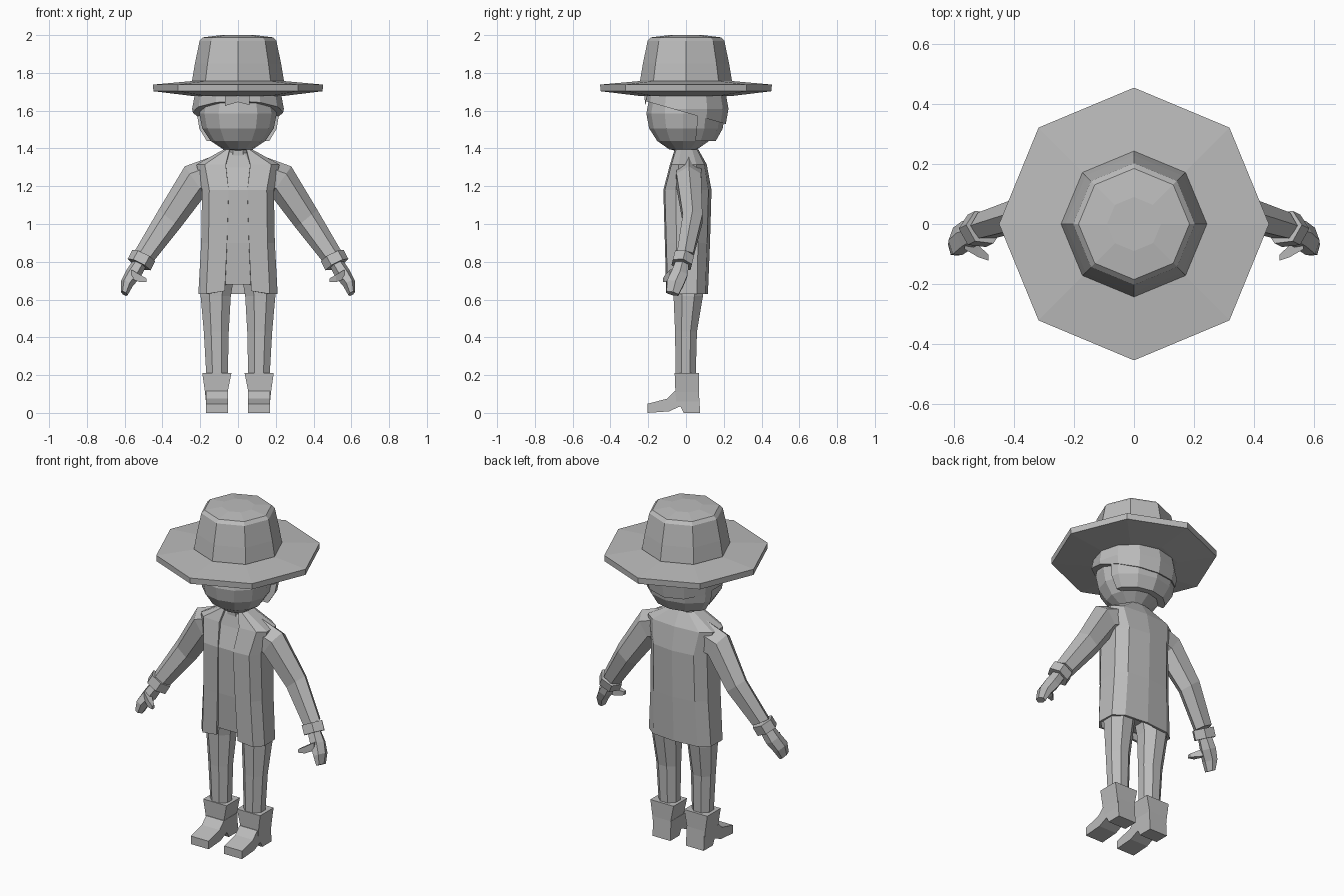
import bpy, bmesh, math
from mathutils import Vector as V

if "Cube" in bpy.data.objects:
    bpy.data.objects.remove(bpy.data.objects["Cube"])

grey = bpy.data.materials.new("light grey")
grey.diffuse_color = (0.5, 0.5, 0.5, 1)
grey.use_nodes = True
grey.node_tree.nodes["Principled BSDF"].inputs["Base Color"].default_value = grey.diffuse_color
X, Y, Z = V((1, 0, 0)), V((0, 1, 0)), V((0, 0, 1))


def finish(name, bm, mirror=False, thick=0, normals=True):
    """Turn a bmesh into a flat-shaded object, optionally mirrored in x."""
    if normals:
        bmesh.ops.recalc_face_normals(bm, faces=bm.faces)
    me = bpy.data.meshes.new(name)
    bm.to_mesh(me)
    bm.free()
    me.materials.append(grey)
    ob = bpy.data.objects.new(name, me)
    bpy.context.collection.objects.link(ob)
    if mirror:
        ob.modifiers.new("mirror", 'MIRROR').merge_threshold = 0.002
    if thick:
        s = ob.modifiers.new("thickness", 'SOLIDIFY')
        s.thickness, s.offset = thick, -1
    return ob


def loft(name, rings, mirror=False, closed=True, thick=0):
    """Bridge point rings in order; closed rings also get end caps."""
    bm = bmesh.new()
    rows = [[bm.verts.new(p) for p in r] for r in rings]
    n = len(rows[0])
    for a, b in zip(rows, rows[1:]):
        for i in range(n if closed else n - 1):
            j = (i + 1) % n
            bm.faces.new((a[i], a[j], b[j], b[i]))
    if closed:
        bm.faces.new(rows[0])
        bm.faces.new(rows[-1])
    return finish(name, bm, mirror, thick)


def ring(c, a, b, n=8, u=X, v=Y, flat=True):
    """n-gon of half sizes a, b along u, v; flat puts sides on the extents."""
    ph = math.pi / n if flat else 0
    k = 1 / math.cos(ph) if flat else 1
    return [V(c) + u * (a * k * math.cos(ph + 2 * math.pi * i / n))
            + v * (b * k * math.sin(ph + 2 * math.pi * i / n)) for i in range(n)]


def ball(name, c, r, cuts, seg=12, rings=8):
    """Ellipsoid trimmed by planes (point, outward normal), holes filled."""
    bm = bmesh.new()
    bmesh.ops.create_uvsphere(bm, u_segments=seg, v_segments=rings, radius=1)
    for v in bm.verts:
        v.co = V(c) + V((v.co.x * r[0], v.co.y * r[1], v.co.z * r[2]))
    for p, nrm in cuts:
        bmesh.ops.bisect_plane(bm, geom=bm.verts[:] + bm.edges[:] + bm.faces[:],
                               plane_co=p, plane_no=nrm, clear_outer=True)
        bmesh.ops.holes_fill(bm, edges=[e for e in bm.edges if e.is_boundary])
    return finish(name, bm)


# Hat: octagonal crown and lens-shaped brim
loft("hat_crown", [ring((0, 0, z), r, r, flat=False) for r, z in
     ((.235, 1.72), (.243, 1.76), (.228, 1.85), (.203, 1.97), (.185, 1.988), (.09, 2.0))])
loft("hat_brim", [ring((0, 0, z), r, r * 1.01, flat=False) for r, z in
     ((.235, 1.677), (.448, 1.703), (.45, 1.738), (.24, 1.757))])

# Head, neck and hair
ball("head", (0, -.015, 1.585), (.205, .195, .205), [((0, 0, 1.73), Z)])
loft("neck", [ring((0, 0, z), .065, .06) for z in (1.32, 1.43)])
ball("hair_cap", (0, 0, 1.61), (.243, .225, .25),
     [((0, 0, 1.73), Z), ((0, -.23, 1.655), V((0, -.08, -.28)))])
ball("hair_back", (0, 0, 1.6), (.24, .21, .25),
     [((0, 0, 1.73), Z), ((0, 0, 1.44), -Z), ((0, .055, 1.5), V((0, -1, .1)))])
# Fringe tuft over the brow
loft("fringe", [[V((x, -.205, 1.69)), V((x, -.222, 1.69)), V((x, -.215, z))]
     for x, z in ((-.07, 1.625), (.0, 1.645), (.06, 1.63))])

# Coat: open-fronted half shell, mirrored; rows are z, half width, front, back, opening
rows = ((1.395, .075, -.06, .065, .045), (1.315, .22, -.085, .11, .065),
        (1.18, .19, -.12, .135, .05), (.9, .195, -.112, .127, .058),
        (.63, .21, -.105, .116, .07))
loft("coat", [[V((e, f, z + (.015 if z < .7 else 0))), V((w * .8, f + .008, z)),
               V((w, f * .45, z)), V((w * .98, b * .5, z)),
               V((w * .7, b * .88, z)), V((0, b, z))]
     for z, w, f, b, e in rows], mirror=True, closed=False, thick=.014)
# Shirt and hips underneath
loft("shirt", [ring((0, y, z), a, b) for z, a, b, y in
     ((.68, .17, .085, .0), (.9, .175, .108, .004), (1.18, .175, .118, .004),
      (1.3, .19, .085, .01), (1.385, .06, .055, 0))])

# Sleeves: each section runs from an outer to an inner edge point (x, z)
sections = []
for ox, oz, ix, iz, y, d in ((.09, 1.375, .13, 1.16, .015, .08),
                             (.282, 1.305, .175, 1.15, .015, .075),
                             (.42, 1.075, .305, .98, .035, .06),
                             (.545, .86, .445, .805, -.005, .05)):
    o, i = V((ox, y, oz)), V((ix, y, iz))
    sections.append(ring((o + i) / 2, (o - i).length / 2, d, 6, (o - i).normalized(), Y, flat=False))
loft("sleeve", sections, mirror=True)

# Cuffs and hands follow the forearm direction
along = V((.45, -.22, -.86)).normalized()
wide = (X - along * X.dot(along)).normalized()
deep = along.cross(wide)
cuff = V((.508, -.015, .815))
loft("cuff", [ring(cuff + along * t, .068, .06, 6, wide, deep, False)
     for t in (-.02, .035)], mirror=True)
loft("hand", [ring(c, a, b, 6, wide, deep, False) for c, a, b in
     ((cuff + along * .02, .038, .04), ((.555, -.035, .735), .042, .05),
      ((.588, -.058, .685), .034, .052), ((.602, -.072, .632), .02, .038))], mirror=True)
loft("thumb", [ring(c, r, r, 4, Y, Z) for c, r in
     (((.565, -.06, .735), .024), ((.52, -.09, .712), .02), ((.485, -.112, .702), .01))],
     mirror=True)

# Trouser legs
loft("leg", [ring((x, y, z), a, b, 8) for x, y, z, a, b in
     ((.105, .01, .74, .088, .085), (.118, .012, .62, .08, .078),
      (.115, .0, .43, .066, .058), (.11, -.002, .15, .055, .052))], mirror=True)

# Boot shafts and feet
loft("boot_shaft", [ring((x, y, z), a, b, 4) for x, y, z, a, b in
     ((.115, .008, .06, .055, .06), (.115, .006, .11, .06, .062),
      (.112, .004, .21, .077, .064))], mirror=True)
foot = ((-.205, .0), (-.09, .008), (-.03, .035), (-.012, .0), (.075, .0),
        (.068, .115), (-.06, .115), (-.1, .075), (-.205, .048))
loft("foot", [[V((x, y, z)) for y, z in foot] for x in (.052, .17)], mirror=True)
